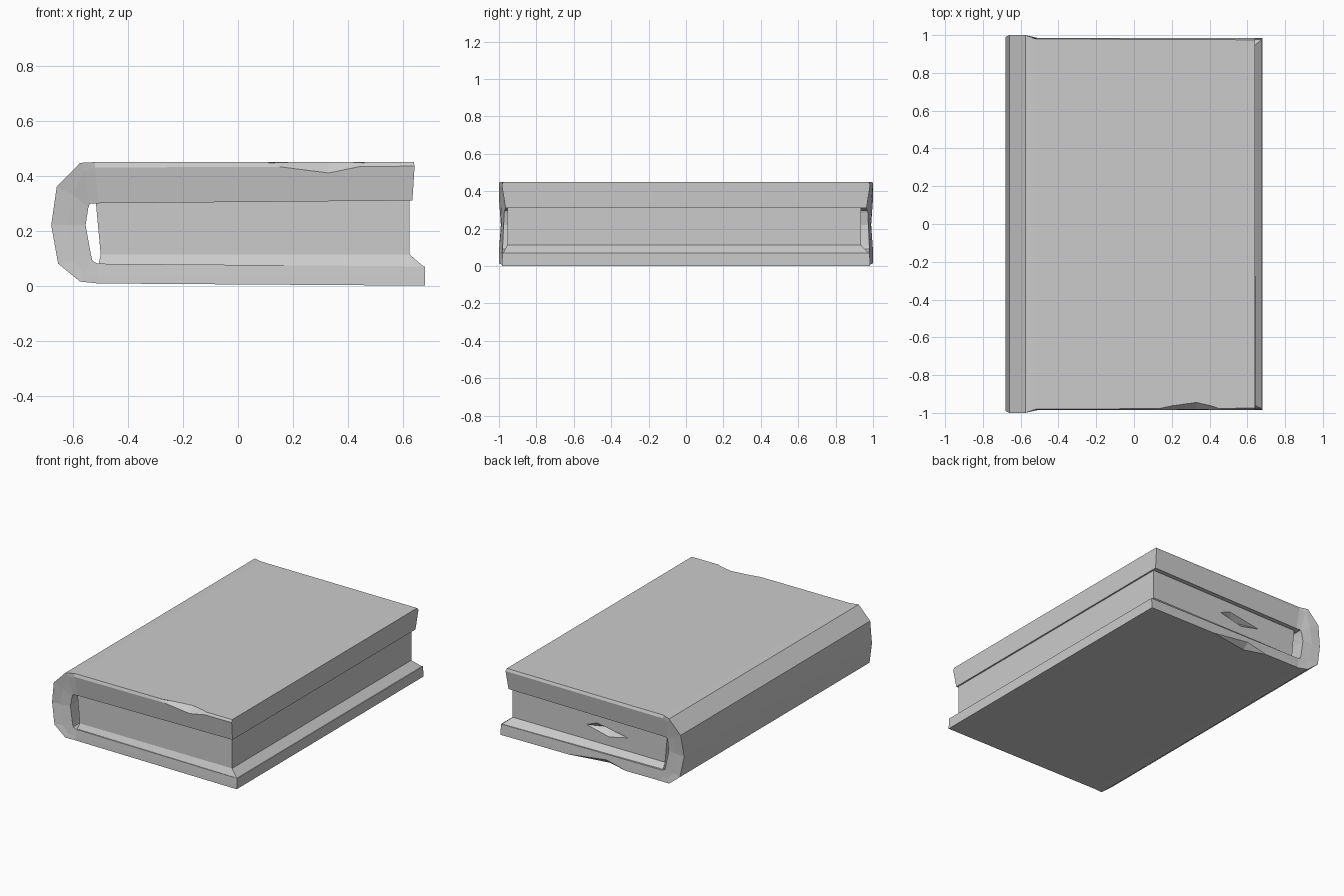
import bpy
import bmesh

cube = bpy.data.objects.get("Cube")
if cube:
    bpy.data.objects.remove(cube, do_unlink=True)

grey = bpy.data.materials.new("plain grey")
grey.use_nodes = True
colour = (0.6, 0.6, 0.6, 1.0)
grey.diffuse_color = colour
grey.node_tree.nodes["Principled BSDF"].inputs["Base Color"].default_value = colour


def add_object(name, bm):
    bmesh.ops.recalc_face_normals(bm, faces=bm.faces)
    mesh = bpy.data.meshes.new(name)
    bm.to_mesh(mesh)
    bm.free()
    mesh.materials.append(grey)
    obj = bpy.data.objects.new(name, mesh)
    bpy.context.collection.objects.link(obj)
    return obj


def loft(name, rings):
    """Join closed rings of equal length and cap both ends."""
    bm = bmesh.new()
    rows = [[bm.verts.new(p) for p in ring] for ring in rings]
    n = len(rows[0])
    for a, b in zip(rows, rows[1:]):
        for i in range(n):
            j = (i + 1) % n
            bm.faces.new((a[i], a[j], b[j], b[i]))
    bm.faces.new(rows[0])
    bm.faces.new(rows[-1])
    return add_object(name, bm)


def cut_nick(target, points):
    """Cut the convex hull of the points out of a part."""
    bm = bmesh.new()
    for p in points:
        bm.verts.new(p)
    bmesh.ops.convex_hull(bm, input=bm.verts)
    cutter = add_object("nick_cutter", bm)
    cutter.hide_render = True
    mod = target.modifiers.new("nick", 'BOOLEAN')
    mod.operation = 'DIFFERENCE'
    mod.solver = 'EXACT'
    mod.object = cutter
    bpy.context.view_layer.objects.active = target
    bpy.ops.object.modifier_apply(modifier=mod.name)
    bpy.data.objects.remove(cutter, do_unlink=True)


# Cover: wrap sections from lower board round the spine to upper board,
# each with outer, middle and inner (x, z, half length)
sections = [
    ((0.68, 0.0, 0.985), (0.68, 0.035, 0.983), (0.68, 0.07, 0.98)),
    ((-0.51, 0.008, 0.985), (-0.51, 0.04, 0.983), (-0.51, 0.08, 0.98)),
    ((-0.575, 0.015, 1.0), (-0.56, 0.04, 0.99), (-0.53, 0.09, 0.98)),
    ((-0.655, 0.08, 1.0), (-0.6, 0.09, 0.99), (-0.535, 0.11, 0.98)),
    ((-0.68, 0.22, 0.99), (-0.62, 0.22, 0.985), (-0.555, 0.22, 0.975)),
    ((-0.66, 0.36, 1.0), (-0.6, 0.33, 0.99), (-0.545, 0.285, 0.972)),
    ((-0.575, 0.447, 1.0), (-0.56, 0.42, 0.99), (-0.54, 0.298, 0.97)),
    ((-0.52, 0.45, 0.98), (-0.52, 0.43, 0.985), (-0.51, 0.30, 0.965)),
    ((0.64, 0.45, 0.975), (0.643, 0.435, 0.985), (0.635, 0.31, 0.965)),
]
rings = []
for outer, middle, inner in sections:
    front = [(x, -y, z) for x, z, y in (outer, middle, inner)]
    back = [(x, y, z) for x, z, y in (inner, middle, outer)]
    rings.append(front + back)
cover = loft("cover", rings)


# Pages: block with a sloping foot on the lower board
def rectangle(x0, x1, y0, y1, z):
    return [(x0, y0, z), (x1, y0, z), (x1, y1, z), (x0, y1, z)]


pages = loft("pages", [
    rectangle(-0.51, 0.678, -0.978, 0.978, 0.068),
    rectangle(-0.5, 0.625, -0.955, 0.935, 0.113),
    rectangle(-0.52, 0.625, -0.955, 0.935, 0.33),
])

# Worn nicks on the front top edge, the back bottom edge and the page edges
cut_nick(cover, [(0.05, -1.02, 0.47), (0.52, -1.02, 0.47), (0.07, -0.985, 0.445),
                 (0.49, -0.985, 0.445), (0.33, -0.94, 0.455), (0.33, -1.0, 0.39)])
cut_nick(cover, [(0.2, 1.02, -0.02), (-0.28, 1.02, -0.02), (0.17, 0.985, 0.005),
                 (-0.25, 0.985, 0.005), (-0.1, 0.93, -0.005), (-0.1, 1.0, 0.055)])
cut_nick(pages, [(0.12, 0.95, 0.21), (-0.28, 0.95, 0.2), (0.02, 0.95, 0.25),
                 (-0.1, 0.95, 0.16), (-0.05, 0.885, 0.21)])
